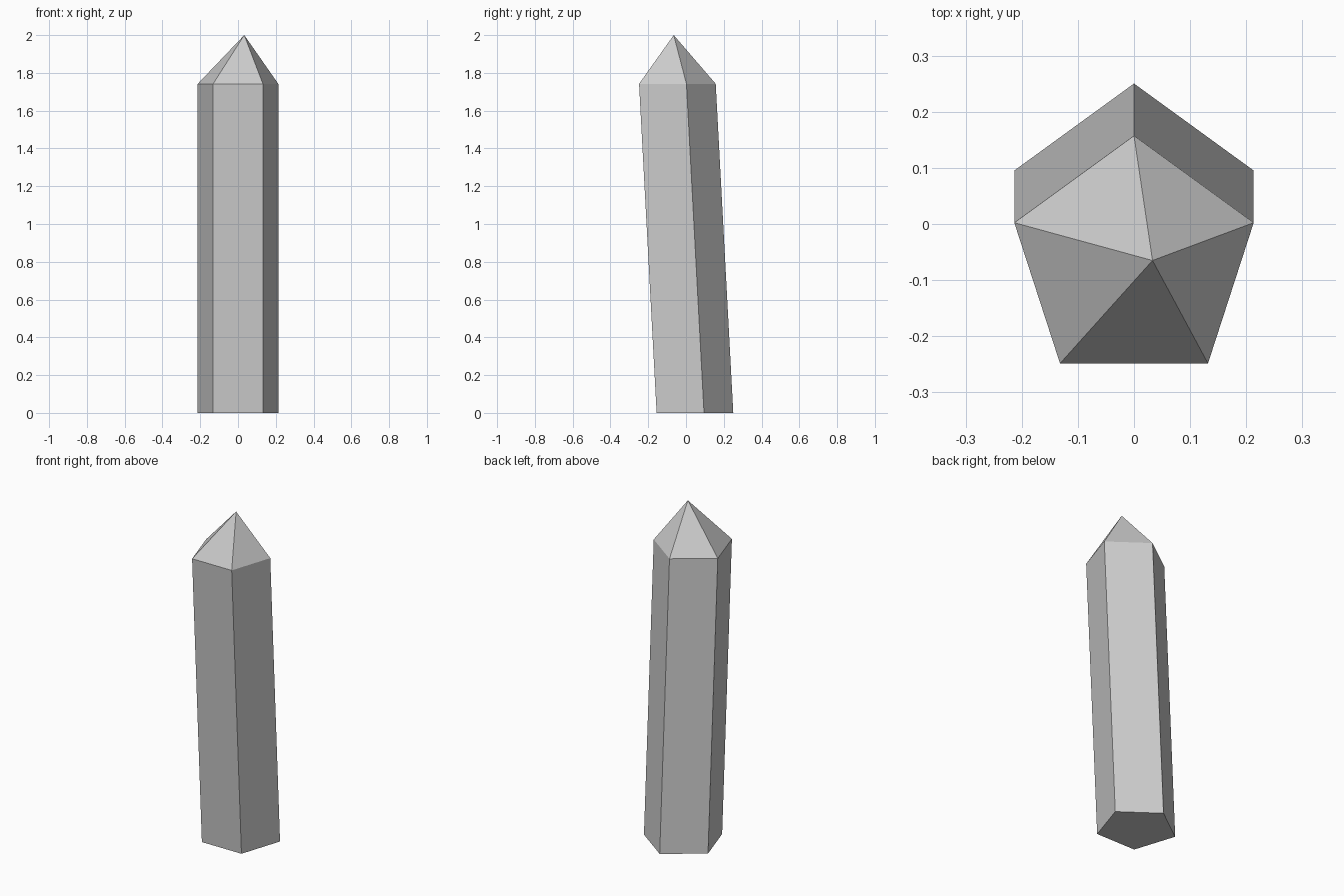
import bpy, bmesh
from math import sin, cos, tau

if "Cube" in bpy.data.objects:
    bpy.data.objects.remove(bpy.data.objects["Cube"])

SIDES = 5
RADIUS = 0.2243
SHOULDER_Z = 1.742
BASE_Y, SHOULDER_Y = 0.026, -0.067   # the shaft leans towards the front
APEX = (0.033, -0.065, 2.0)

bm = bmesh.new()


def ring(y, z):
    """Regular pentagon with one corner pointing to the back."""
    return [bm.verts.new((-RADIUS * sin(tau * i / SIDES),
                          y + RADIUS * cos(tau * i / SIDES), z))
            for i in range(SIDES)]


# Leaning shaft and off-centre pointed tip
base = ring(BASE_Y, 0.0)
shoulder = ring(SHOULDER_Y, SHOULDER_Z)
tip = bm.verts.new(APEX)
bm.faces.new(base[::-1])
for i in range(SIDES):
    j = (i + 1) % SIDES
    bm.faces.new((base[i], base[j], shoulder[j], shoulder[i]))
    bm.faces.new((shoulder[i], shoulder[j], tip))
bmesh.ops.recalc_face_normals(bm, faces=bm.faces)

mesh = bpy.data.meshes.new("crystal")
bm.to_mesh(mesh)
bm.free()
bpy.context.collection.objects.link(bpy.data.objects.new("crystal", mesh))
